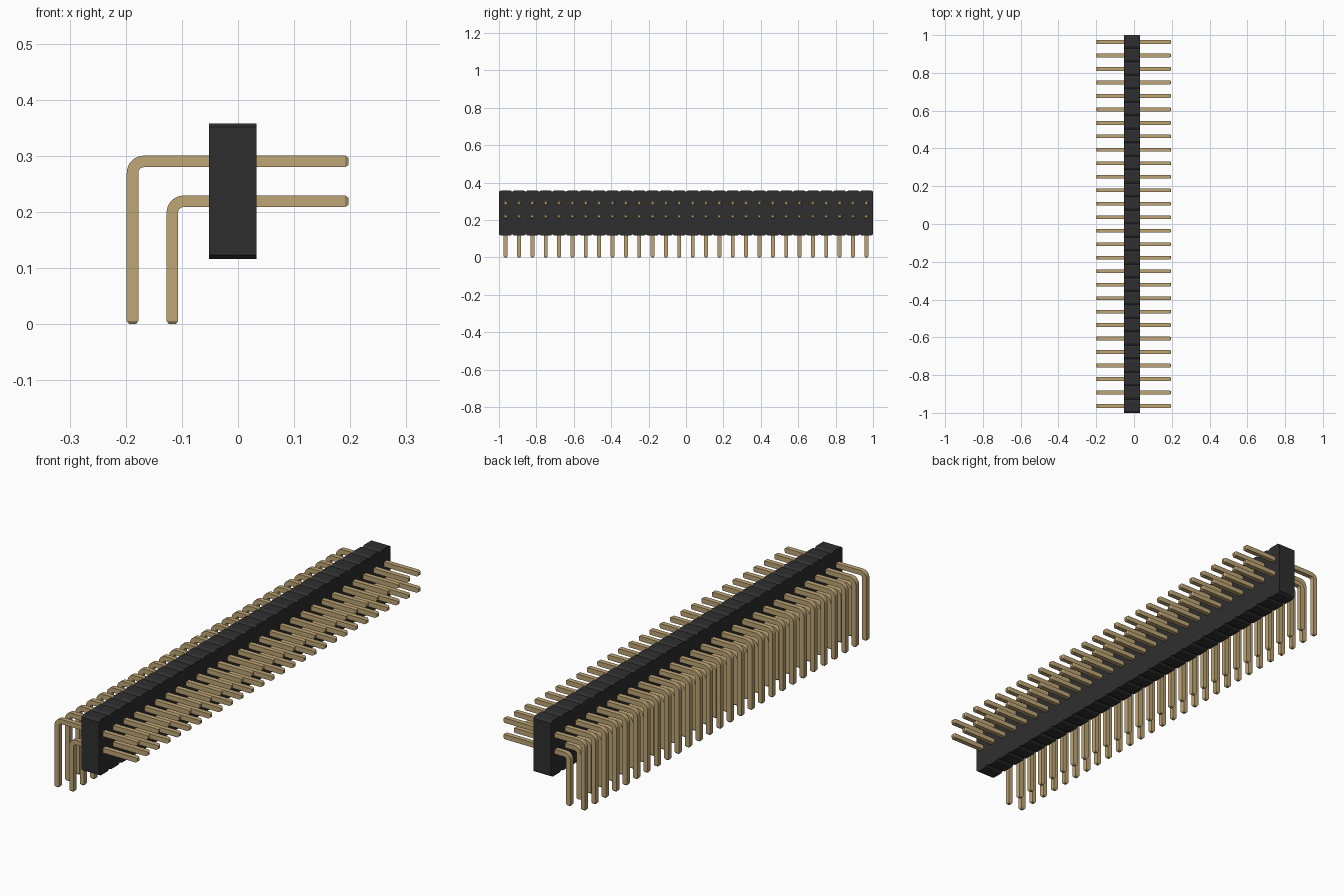
import bpy, bmesh, math
from mathutils import Vector

cube = bpy.data.objects.get("Cube")
if cube:
    bpy.data.objects.remove(cube, do_unlink=True)

COUNT = 28
PITCH = 2 / COUNT
HALF = 0.0103          # half the pin thickness
BEND = 0.0205          # bend radius at the pin centre
TIP = 0.006            # length of the tapered tip


def material(name, color):
    m = bpy.data.materials.new(name)
    m.use_nodes = True
    m.diffuse_color = color
    bsdf = m.node_tree.nodes["Principled BSDF"]
    bsdf.inputs["Base Color"].default_value = color
    bsdf.inputs["Roughness"].default_value = 0.5
    return m


black = material("black plastic", (0.028, 0.028, 0.028, 1))
gold = material("gold metal", (0.52, 0.38, 0.18, 1))


def add_object(name, bm, mat):
    bmesh.ops.recalc_face_normals(bm, faces=bm.faces)
    mesh = bpy.data.meshes.new(name)
    bm.to_mesh(mesh)
    bm.free()
    mesh.materials.append(mat)
    obj = bpy.data.objects.new(name, mesh)
    bpy.context.collection.objects.link(obj)
    return obj


# Housing: side outline with a notch between neighbouring cells, extruded across
def housing(x0, x1, z0, z1, cut_y, cut_z):
    top = []
    for i in range(COUNT):
        a = -1 + i * PITCH
        b = a + PITCH
        if i == 0:
            top.append((a, z1 - cut_z))
        top += [(a + cut_y, z1), (b - cut_y, z1), (b, z1 - cut_z)]
    outline = top + [(y, z0 + z1 - z) for y, z in reversed(top)]
    bm = bmesh.new()
    face = bm.faces.new([bm.verts.new((x0, y, z)) for y, z in outline])
    out = bmesh.ops.extrude_face_region(bm, geom=[face], use_keep_orig=True)
    moved = [v for v in out["geom"] if isinstance(v, bmesh.types.BMVert)]
    bmesh.ops.translate(bm, verts=moved, vec=(x1 - x0, 0, 0))
    return add_object("housing", bm, black)


housing(-0.052, 0.033, 0.116, 0.358, 0.011, 0.007)


# Pin row: square section swept along a right-angle path, repeated along y
def pin_row(name, leg_x, arm_z, end_x=0.197, steps=8):
    rings = [(end_x, arm_z, 0, 0.6), (end_x - TIP, arm_z, 0, 1)]
    for i in range(steps + 1):
        t = math.pi / 2 * i / steps
        rings.append((leg_x + BEND - BEND * math.sin(t),
                      arm_z - BEND + BEND * math.cos(t), t, 1))
    rings += [(leg_x, TIP, math.pi / 2, 1), (leg_x, 0, math.pi / 2, 0.6)]

    bm = bmesh.new()
    loops = []
    for x, z, t, scale in rings:
        out = Vector((-math.sin(t), 0, math.cos(t))) * HALF * scale
        side = Vector((0, HALF * scale, 0))
        mid = Vector((x, -1 + PITCH / 2, z))
        loops.append([bm.verts.new(mid + out * a + side * b)
                      for a, b in ((1, 1), (1, -1), (-1, -1), (-1, 1))])
    for p, q in zip(loops, loops[1:]):
        for k in range(4):
            n = (k + 1) % 4
            bm.faces.new((p[k], p[n], q[n], q[k]))
    bm.faces.new(loops[0])
    bm.faces.new(loops[-1])
    obj = add_object(name, bm, gold)

    array = obj.modifiers.new("row", "ARRAY")
    array.count = COUNT
    array.use_relative_offset = False
    array.use_constant_offset = True
    array.constant_offset_displace = (0, PITCH, 0)

    bpy.ops.object.select_all(action="DESELECT")
    obj.select_set(True)
    bpy.context.view_layer.objects.active = obj
    bpy.ops.object.shade_smooth_by_angle(angle=math.radians(25))


pin_row("upper_pins", -0.188, 0.290)
pin_row("lower_pins", -0.117, 0.219)
